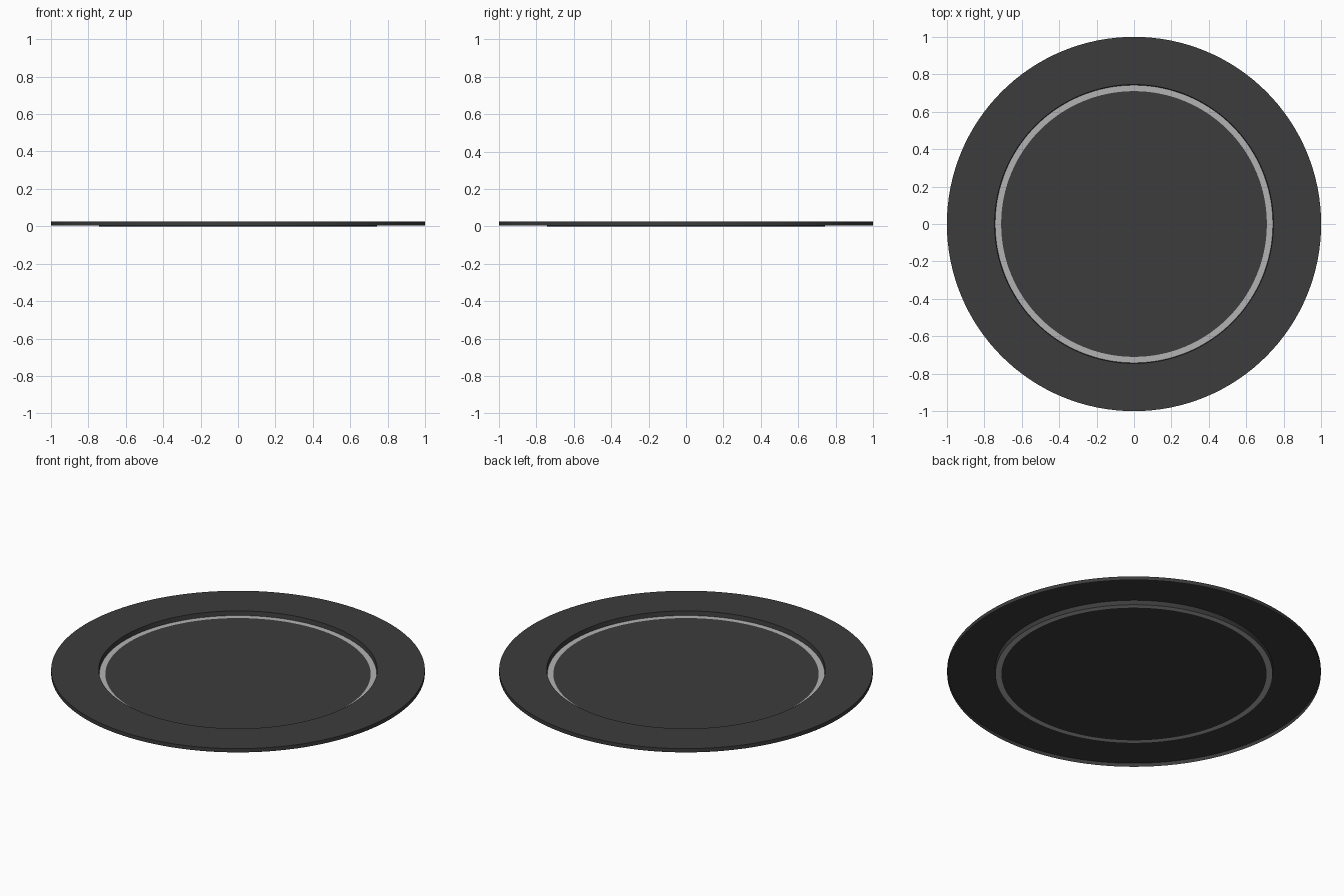
import bpy, bmesh, math

if "Cube" in bpy.data.objects:
    bpy.data.objects.remove(bpy.data.objects["Cube"])

SIDES = 128
TOP, SKIRT = 0.026, 0.004


def material(name, value):
    m = bpy.data.materials.new(name)
    m.diffuse_color = (value, value, value, 1)
    m.use_nodes = True
    m.node_tree.nodes["Principled BSDF"].inputs["Base Color"].default_value = m.diffuse_color
    return m


def lathe(name, profile, mat):
    """Spin (radius, z) points around z; a radius of 0 closes the centre."""
    bm = bmesh.new()
    rings = []
    for r, z in profile:
        n = 1 if r == 0 else SIDES
        rings.append([bm.verts.new((r * math.cos(2 * math.pi * i / SIDES),
                                    r * math.sin(2 * math.pi * i / SIDES), z)) for i in range(n)])
    for a, b in zip(rings, rings[1:]):
        for i in range(SIDES):
            j = (i + 1) % SIDES
            if len(b) == 1:
                bm.faces.new((a[i], a[j], b[0]))
            else:
                bm.faces.new((a[i], a[j], b[j], b[i]))
    me = bpy.data.meshes.new(name)
    bm.to_mesh(me)
    bm.free()
    me.materials.append(mat)
    ob = bpy.data.objects.new(name, me)
    bpy.context.collection.objects.link(ob)
    bpy.ops.object.select_all(action='DESELECT')
    ob.select_set(True)
    bpy.context.view_layer.objects.active = ob
    bpy.ops.object.shade_smooth_by_angle(angle=math.radians(30))
    return ob


dark = material("dark_grey", 0.045)
light = material("light_grey", 0.45)

# Thin raised rim: outer skirt, flat top, wall down to the floor
lathe("rim", [(1.0, SKIRT), (1.0, TOP), (0.745, TOP), (0.742, 0)], dark)
# Pale band around the recessed floor
lathe("accent_ring", [(0.742, 0), (0.71, 0)], light)
# Recessed floor
lathe("floor", [(0.71, 0), (0, 0)], dark)
